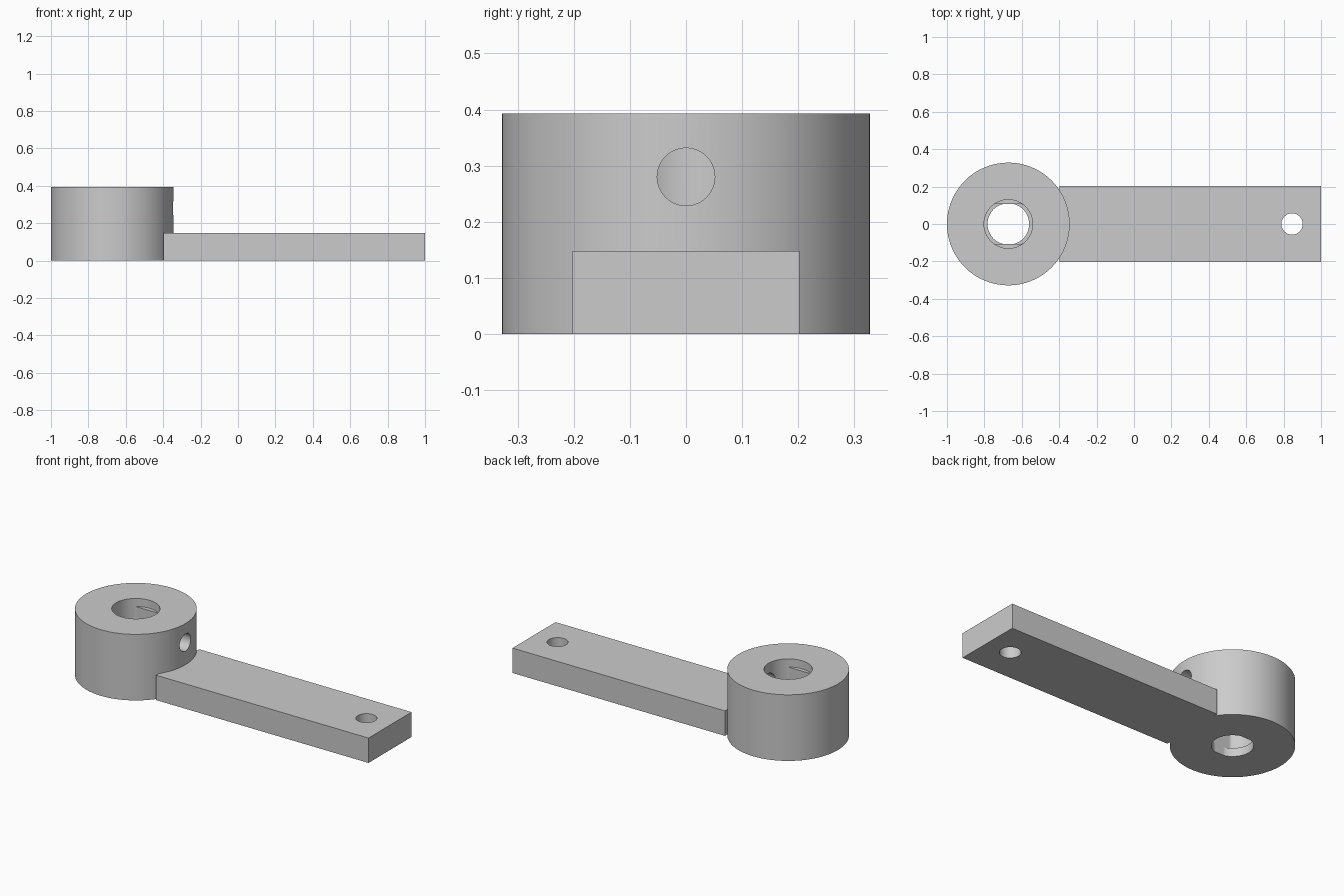
import bpy
import bmesh
import math
from mathutils import Matrix

cube = bpy.data.objects.get("Cube")
if cube:
    bpy.data.objects.remove(cube, do_unlink=True)

HUB_X = -0.672
HUB_R, HUB_H = 0.328, 0.393
ARM_START, ARM_W, ARM_H = -0.397, 0.404, 0.148
BORE_R, LIP_R, FLAT_Y = 0.13, 0.111, 0.106
LIP_Z, LEDGE_Z = 0.05, 0.345

grey = bpy.data.materials.new("plain grey")
grey.use_nodes = True
colour = (0.6, 0.6, 0.6, 1)
grey.diffuse_color = colour
grey.node_tree.nodes["Principled BSDF"].inputs["Base Color"].default_value = colour


def add_object(name, bm):
    mesh = bpy.data.meshes.new(name)
    bm.to_mesh(mesh)
    bm.free()
    mesh.materials.append(grey)
    obj = bpy.data.objects.new(name, mesh)
    bpy.context.collection.objects.link(obj)
    return obj


def cylinder(name, x, radius, low, high, flat=None):
    """Upright cylinder; flat limits its half depth to give two flat sides."""
    bm = bmesh.new()
    bmesh.ops.create_cone(bm, cap_ends=True, segments=96, radius1=radius,
                          radius2=radius, depth=high - low)
    if flat:
        for v in bm.verts:
            v.co.y = max(-flat, min(flat, v.co.y))
    bmesh.ops.translate(bm, verts=bm.verts, vec=(x, 0, (low + high) / 2))
    return add_object(name, bm)


def combine(target, other, operation):
    """Apply a boolean and remove the helper object."""
    mod = target.modifiers.new(operation.title(), 'BOOLEAN')
    mod.operation = operation
    mod.solver = 'EXACT'
    mod.object = other
    bpy.context.view_layer.objects.active = target
    bpy.ops.object.modifier_apply(modifier=mod.name)
    bpy.data.objects.remove(other, do_unlink=True)


# Round hub
lever = cylinder("hub_and_arm", HUB_X, HUB_R, 0, HUB_H)

# Flat arm joined to the hub
bm = bmesh.new()
bmesh.ops.create_cube(bm, size=1)
bmesh.ops.scale(bm, verts=bm.verts, vec=(1 - ARM_START, ARM_W, ARM_H))
bmesh.ops.translate(bm, verts=bm.verts, vec=((1 + ARM_START) / 2, 0, ARM_H / 2))
combine(lever, add_object("arm", bm), 'UNION')

# Stepped bore: flat-sided socket, round mouth and lip hole below
combine(lever, cylinder("socket_cutter", HUB_X, BORE_R, LIP_Z, 0.5, FLAT_Y), 'DIFFERENCE')
combine(lever, cylinder("mouth_cutter", HUB_X, BORE_R, LEDGE_Z, 0.5), 'DIFFERENCE')
combine(lever, cylinder("lip_cutter", HUB_X, LIP_R, -0.1, LIP_Z + 0.02, FLAT_Y), 'DIFFERENCE')

# Pin hole at the arm tip
combine(lever, cylinder("pin_cutter", 0.845, 0.057, -0.1, 0.3), 'DIFFERENCE')

# Sideways screw hole from the hub wall into the bore
screw = cylinder("screw_cutter", 0, 0.0513, HUB_X, HUB_X + 0.5)
screw.data.transform(Matrix.Translation((0, 0, 0.28)) @ Matrix.Rotation(math.pi / 2, 4, 'Y'))
combine(lever, screw, 'DIFFERENCE')

# Smooth curved walls, crisp edges
bpy.ops.object.select_all(action='DESELECT')
lever.select_set(True)
bpy.context.view_layer.objects.active = lever
bpy.ops.object.shade_smooth_by_angle(angle=math.radians(30))
